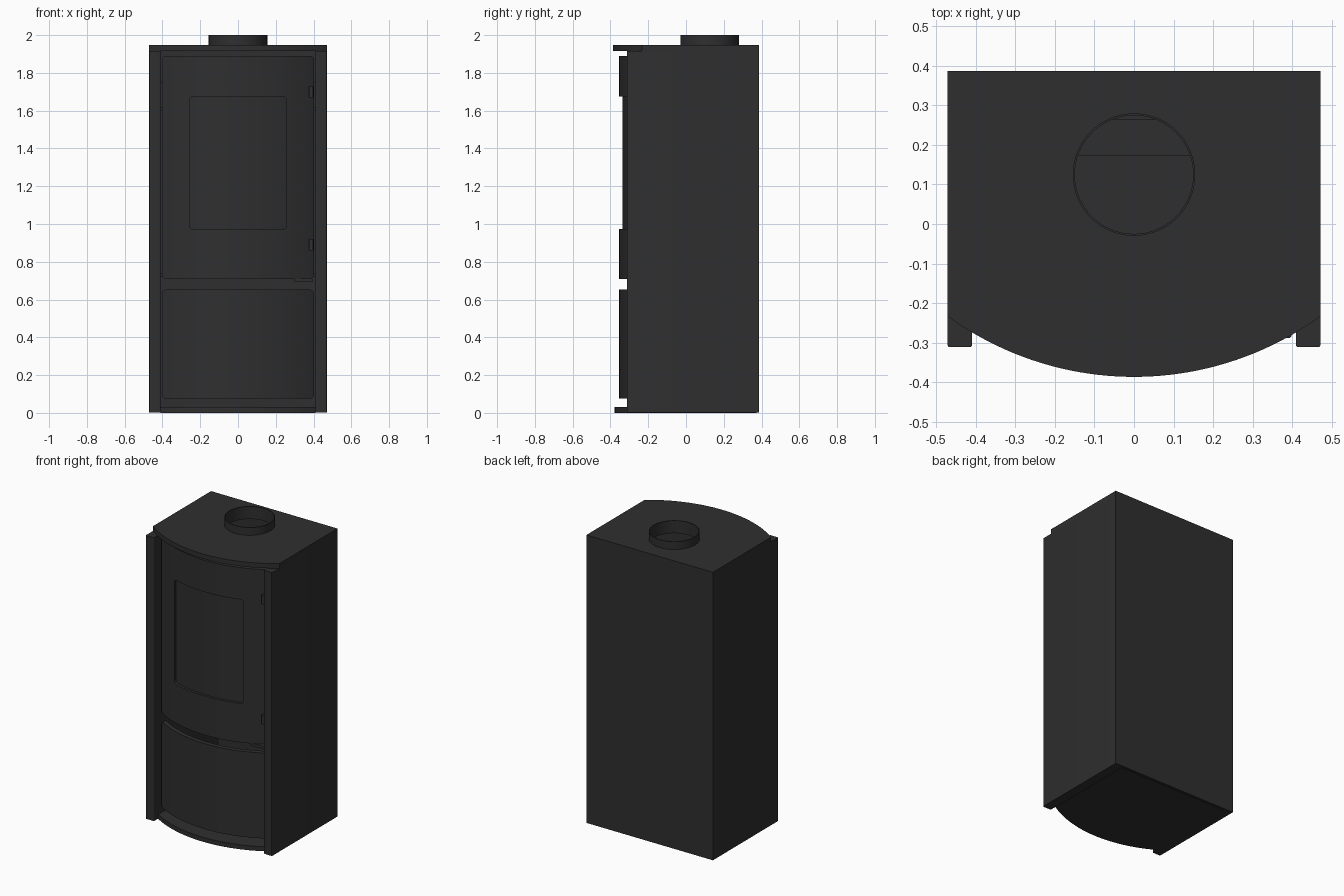
import bpy, bmesh, math

if "Cube" in bpy.data.objects:
    bpy.data.objects.remove(bpy.data.objects["Cube"])

CY = 0.416  # shared centre of the curved front arcs

mat = bpy.data.materials.new("black steel")
mat.diffuse_color = (0.028, 0.028, 0.028, 1)
mat.use_nodes = True
mat.node_tree.nodes["Principled BSDF"].inputs["Base Color"].default_value = mat.diffuse_color


def finish(name, bm):
    bmesh.ops.recalc_face_normals(bm, faces=bm.faces[:])
    me = bpy.data.meshes.new(name)
    bm.to_mesh(me)
    bm.free()
    me.materials.append(mat)
    ob = bpy.data.objects.new(name, me)
    bpy.context.collection.objects.link(ob)
    return ob


def activate(ob):
    bpy.ops.object.select_all(action='DESELECT')
    ob.select_set(True)
    bpy.context.view_layer.objects.active = ob


def smooth(ob):
    activate(ob)
    bpy.ops.object.shade_smooth_by_angle(angle=math.radians(30))


def box(name, x0, x1, y0, y1, z0, z1, bevel=0.0):
    bm = bmesh.new()
    bmesh.ops.create_cube(bm, size=1)
    for v in bm.verts:
        v.co = (x1 if v.co.x > 0 else x0, y1 if v.co.y > 0 else y0, z1 if v.co.z > 0 else z0)
    if bevel:  # round the upright front edges only
        edges = [e for e in bm.edges if all(v.co.y < y0 + 1e-5 for v in e.verts)
                 and abs(e.verts[0].co.z - e.verts[1].co.z) > 0.01]
        bmesh.ops.bevel(bm, geom=edges, offset=bevel, segments=3, affect='EDGES', profile=0.5)
    return finish(name, bm)


def arc(radius):
    return lambda x: CY - math.sqrt(radius * radius - x * x)


def panel(name, w, z0, z1, front, back, r=0.0, n=40):
    """Solid panel with rounded corners, following curves front(x) and back(x)."""
    xs = [-(w - r) + 2 * (w - r) * i / n for i in range(n + 1)]
    if r:
        ends = [w - r + r * math.sin(math.pi / 2 * k / 5) for k in range(1, 6)]
        xs = [-x for x in reversed(ends)] + xs + ends
    bm = bmesh.new()
    rings = []
    for x in xs:
        d = max(0.0, abs(x) - (w - r))
        c = r - math.sqrt(max(0.0, r * r - d * d))
        rings.append([bm.verts.new(p) for p in (
            (x, front(x), z0 + c), (x, front(x), z1 - c), (x, back(x), z1 - c), (x, back(x), z0 + c))])
    for a, b in zip(rings, rings[1:]):
        for i in range(4):
            j = (i + 1) % 4
            bm.faces.new((a[i], a[j], b[j], b[i]))
    bm.faces.new(rings[0])
    bm.faces.new(rings[-1])
    return finish(name, bm)


def cylinder(name, r, cy, z0, z1, seg=64):
    bm = bmesh.new()
    bmesh.ops.create_cone(bm, cap_ends=True, segments=seg, radius1=r, radius2=r, depth=z1 - z0)
    bmesh.ops.translate(bm, vec=(0, cy, (z0 + z1) / 2), verts=bm.verts[:])
    return finish(name, bm)


def cut(ob, cutter):
    cutter.hide_render = True
    m = ob.modifiers.new("cut", 'BOOLEAN')
    m.operation = 'DIFFERENCE'
    m.solver = 'EXACT'
    m.object = cutter
    activate(ob)
    bpy.ops.object.modifier_apply(modifier="cut")
    bpy.data.objects.remove(cutter)


# Casing: side walls and back panel
for s, side in ((-1, "left"), (1, "right")):
    x0, x1 = sorted((s * 0.41, s * 0.472))
    smooth(box(side + "_wall", x0, x1, -0.312, 0.372, 0.003, 1.915, 0.006))
box("back_panel", -0.472, 0.472, 0.372, 0.387, 0.003, 1.915)

# Bottom and top plates with bowed fronts
smooth(panel("base_plate", 0.41, 0, 0.03, arc(0.795), lambda x: 0.372))
top = panel("top_plate", 0.472, 1.915, 1.947, arc(0.803), lambda x: 0.387)
cut(top, cylinder("flue_hole", 0.15, 0.125, 1.8, 2.1))
smooth(top)

# Flue collar
collar = cylinder("flue_collar", 0.155, 0.125, 1.93, 2.0)
cut(collar, cylinder("collar_bore", 0.15, 0.125, 1.8, 2.1))
smooth(collar)

# Fire door with window opening, glass, and lower door
door = panel("fire_door", 0.402, 0.71, 1.89, arc(0.771), arc(0.741), 0.02)
cut(door, panel("window_cutter", 0.258, 0.973, 1.675, arc(0.85), arc(0.65), 0.02))
smooth(door)
smooth(panel("window_glass", 0.258, 0.973, 1.675, arc(0.753), arc(0.745), 0.02))
smooth(panel("lower_door", 0.402, 0.075, 0.652, arc(0.771), arc(0.741), 0.02))

# Door handle under the fire door, and two hinges
box("door_handle", 0.30, 0.395, -0.288, -0.235, 0.693, 0.712)
for z, label in ((0.89, "lower"), (1.70, "upper")):
    box(label + "_hinge", 0.375, 0.399, -0.288, -0.235, z - 0.03, z + 0.03, 0.006)

# Firebox inside: floor, rear lining and smoke baffle
box("firebox_floor", -0.41, 0.41, -0.22, 0.372, 0.72, 0.74)
box("firebox_lining", -0.41, 0.41, 0.265, 0.285, 0.74, 1.75)
box("smoke_baffle", -0.41, 0.41, -0.15, 0.175, 1.60, 1.62)
